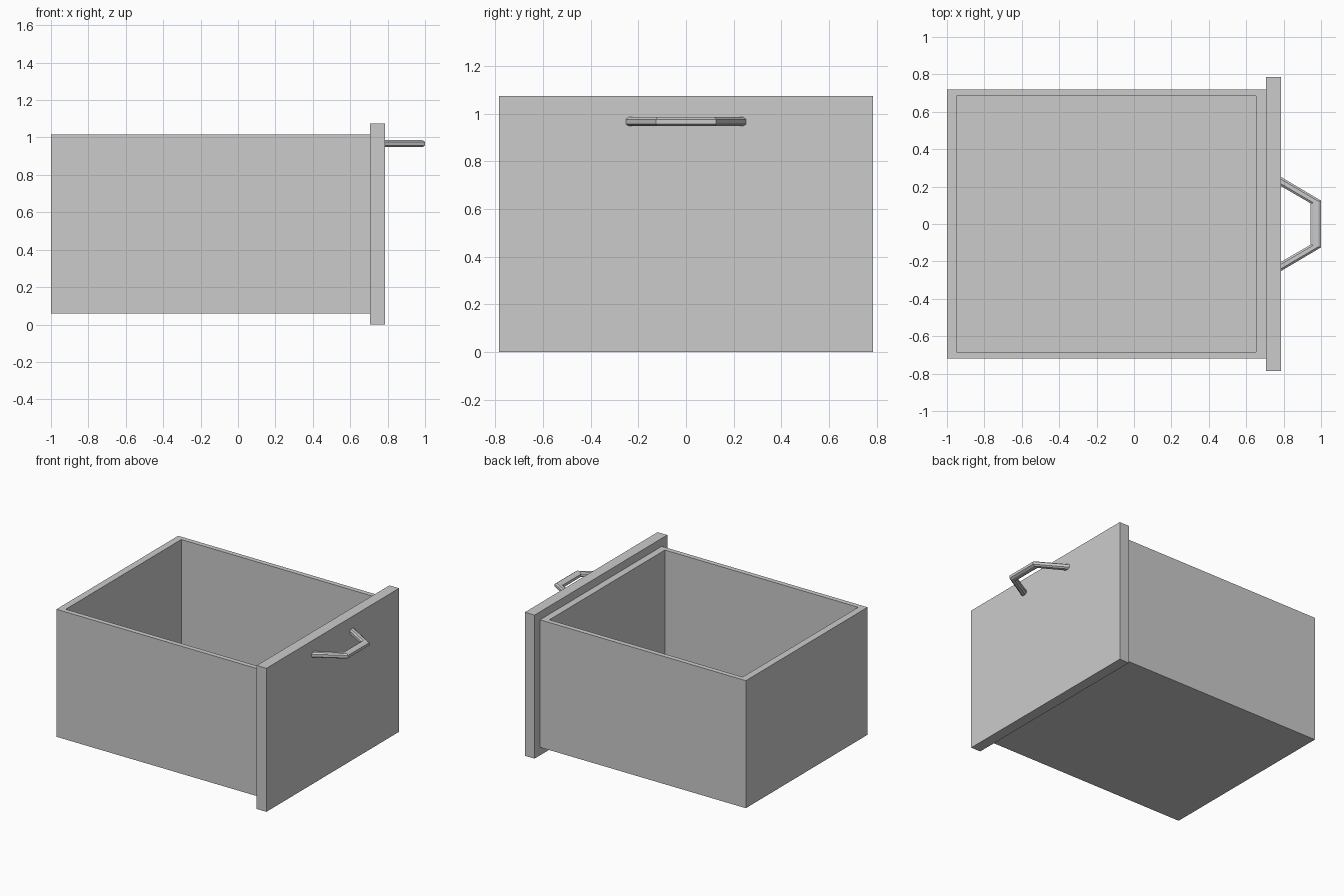
import bpy
import bmesh

cube = bpy.data.objects.get("Cube")
if cube:
    bpy.data.objects.remove(cube, do_unlink=True)

grey = bpy.data.materials.new("light grey")
grey.use_nodes = True
grey.diffuse_color = (0.6, 0.6, 0.6, 1)
grey.node_tree.nodes["Principled BSDF"].inputs["Base Color"].default_value = grey.diffuse_color


def finish(name, bm):
    bmesh.ops.recalc_face_normals(bm, faces=bm.faces)
    mesh = bpy.data.meshes.new(name)
    bm.to_mesh(mesh)
    bm.free()
    mesh.materials.append(grey)
    obj = bpy.data.objects.new(name, mesh)
    bpy.context.collection.objects.link(obj)
    return obj


def box(bm, low, high):
    verts = bmesh.ops.create_cube(bm, size=1)["verts"]
    for v in verts:
        for i in range(3):
            v.co[i] = low[i] if v.co[i] < 0 else high[i]


# Open tray: the top face is inset for the rim, then pushed down to the floor
RIM, FLOOR = 0.063, 0.125
bm = bmesh.new()
box(bm, (-1, -0.72, 0.06), (0.705, 0.72, 1.015))
bm.normal_update()
top = max(bm.faces, key=lambda f: f.calc_center_median().z)
bmesh.ops.inset_region(bm, faces=[top], thickness=RIM)
for v in top.verts:
    v.co.x += 0.007 if v.co.x < 0 else -0.007
    v.co.y += 0.008 if v.co.y > 0 else -0.008
well = bmesh.ops.extrude_discrete_faces(bm, faces=[top])["faces"][0]
for v in well.verts:
    v.co.z = FLOOR
finish("drawer_tray", bm)

# Front panel, wider and taller than the tray
bm = bmesh.new()
box(bm, (0.705, -0.785, 0), (0.785, 0.785, 1.075))
finish("front_panel", bm)

# Handle: chamfered section lofted between an outer and an inner path
outer = [(0.785, 0.252), (1, 0.125), (1, -0.125), (0.785, -0.252)]
inner = [(0.785, 0.203), (0.945, 0.11), (0.945, -0.11), (0.785, -0.203)]
section = [(0, -0.01), (0, 0.01), (0.25, 0.019), (0.75, 0.019),
           (1, 0.01), (1, -0.01), (0.75, -0.019), (0.25, -0.019)]
bm = bmesh.new()
rings = []
for (ox, oy), (ix, iy) in zip(outer, inner):
    rings.append([bm.verts.new((ox + (ix - ox) * t, oy + (iy - oy) * t, 0.967 + z))
                  for t, z in section])
for a, b in zip(rings, rings[1:]):
    for i in range(len(section)):
        j = (i + 1) % len(section)
        bm.faces.new((a[i], a[j], b[j], b[i]))
bm.faces.new(rings[0])
bm.faces.new(rings[-1])
finish("pull_handle", bm)
